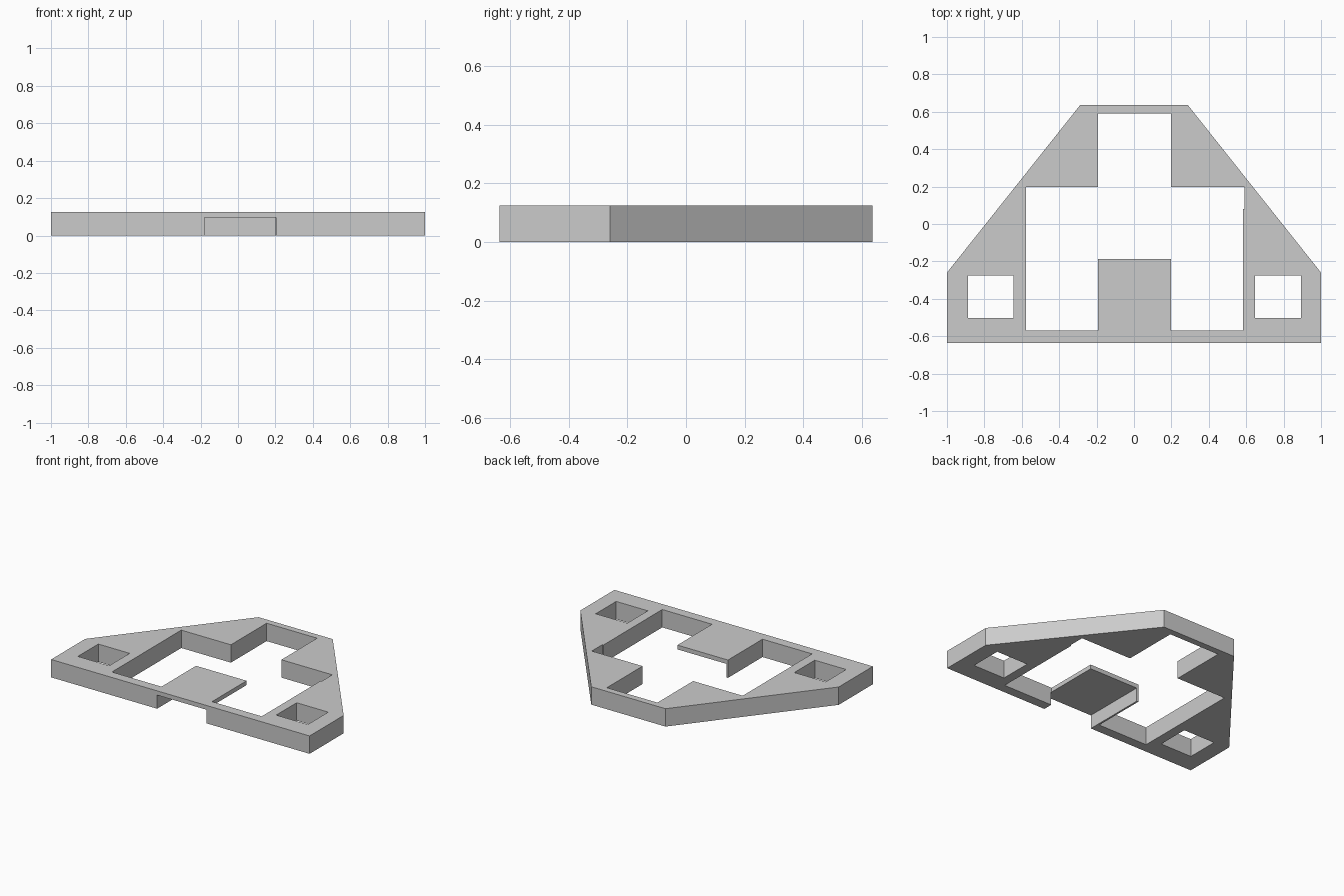
import bpy
import bmesh

cube = bpy.data.objects.get("Cube")
if cube:
    bpy.data.objects.remove(cube, do_unlink=True)

HEIGHT = 0.125
GREY = (0.6, 0.6, 0.6, 1)

grey = bpy.data.materials.new("light_grey")
grey.use_nodes = True
grey.diffuse_color = GREY
grey.node_tree.nodes["Principled BSDF"].inputs["Base Color"].default_value = GREY


def prism(name, outline, bottom, top):
    """Extrude a plan outline straight up between two heights."""
    bm = bmesh.new()
    base = bm.faces.new([bm.verts.new((x, y, bottom)) for x, y in outline])
    walls = bmesh.ops.extrude_face_region(bm, geom=[base])["geom"]
    moved = [v for v in walls if isinstance(v, bmesh.types.BMVert)]
    bmesh.ops.translate(bm, verts=moved, vec=(0, 0, top - bottom))
    bmesh.ops.recalc_face_normals(bm, faces=bm.faces)
    mesh = bpy.data.meshes.new(name)
    bm.to_mesh(mesh)
    bm.free()
    mesh.materials.append(grey)
    obj = bpy.data.objects.new(name, mesh)
    bpy.context.collection.objects.link(obj)
    return obj


def rectangle(x0, x1, y0, y1):
    return [(x0, y0), (x1, y0), (x1, y1), (x0, y1)]


def cut(target, name, outline, bottom=-0.1, top=HEIGHT + 0.1):
    """Subtract a prism from the target, then remove the cutter."""
    cutter = prism(name, outline, bottom, top)
    cutter.hide_render = True
    mod = target.modifiers.new(name, "BOOLEAN")
    mod.operation = "DIFFERENCE"
    mod.solver = "EXACT"
    mod.object = cutter
    bpy.context.view_layer.objects.active = target
    bpy.ops.object.modifier_apply(modifier=mod.name)
    bpy.data.objects.remove(cutter, do_unlink=True)


# Tapered slab
plate = prism("base_plate", [
    (-1, -0.637), (1, -0.637), (1, -0.26),
    (0.287, 0.637), (-0.287, 0.637), (-1, -0.26)], 0, HEIGHT)

# Central opening, leaving the front tab standing in it
cut(plate, "central_opening", [
    (-0.577, -0.57), (-0.193, -0.57), (-0.193, -0.188), (0.198, -0.188),
    (0.198, -0.57), (0.583, -0.57), (0.583, 0.08), (0.592, 0.08),
    (0.592, 0.197), (0.198, 0.197), (0.198, 0.592), (-0.193, 0.592),
    (-0.193, 0.197), (-0.577, 0.197)])

# Square holes in the front corners
cut(plate, "right_corner_hole", rectangle(-0.888, -0.645, -0.502, -0.276))
cut(plate, "left_corner_hole", rectangle(0.647, 0.892, -0.502, -0.276))

# Front slot under the tab, leaving a thin wall on one side
cut(plate, "front_slot", rectangle(-0.18, 0.202, -0.8, -0.15), top=0.095)
